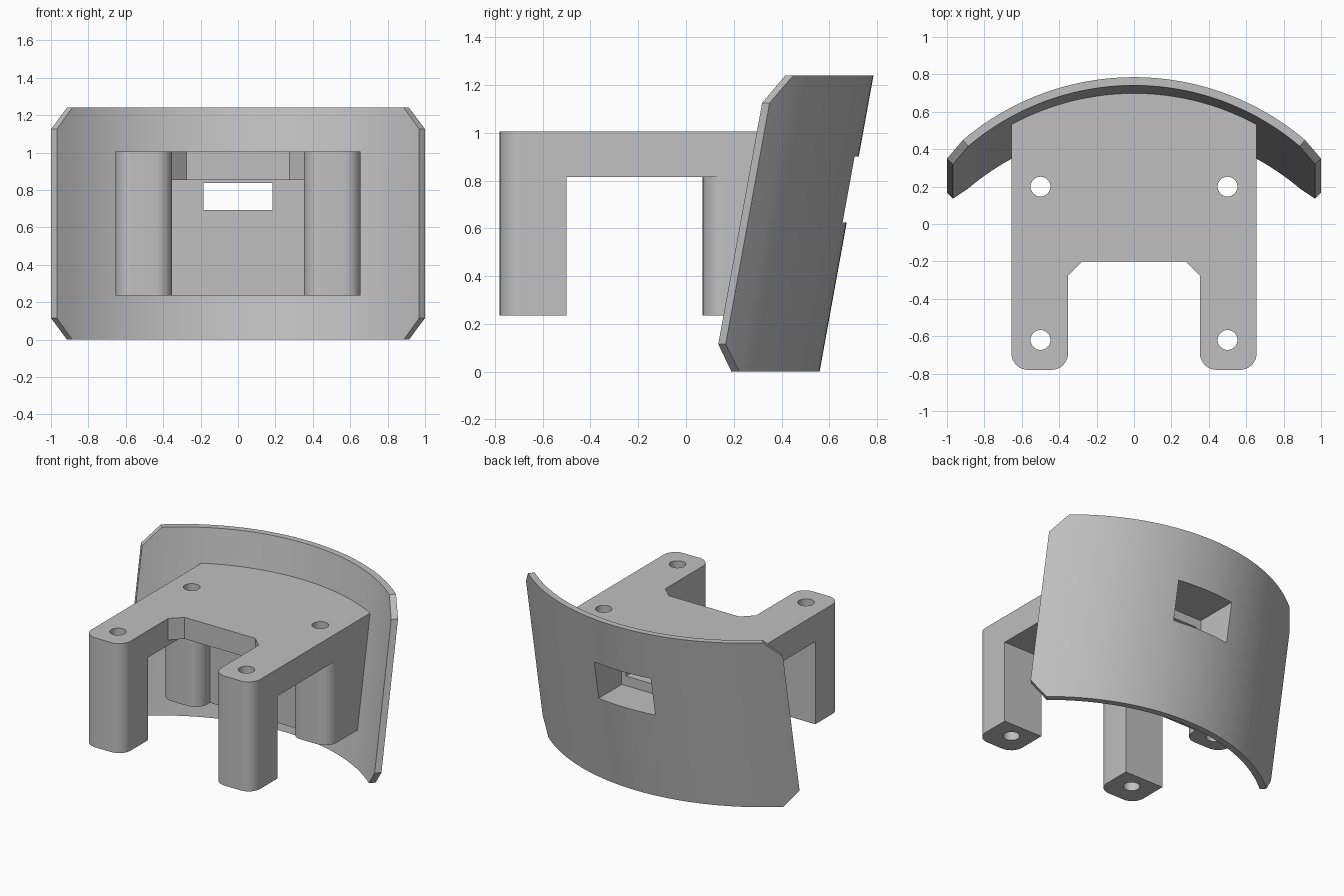
import bpy, bmesh, math

if "Cube" in bpy.data.objects:
    bpy.data.objects.remove(bpy.data.objects["Cube"])

R_OUT, R_IN, R_MID = 1.414, 1.37, 1.392     # shield radii, and where the body ends inside it
Z_LOW, Z_UNDER, Z_RECESS, Z_TOP, HEIGHT = 0.235, 0.815, 0.854, 1.005, 1.24
X_IN, X_OUT = 0.352, 0.656                  # leg sides
WALL_Y = 0.19

grey = bpy.data.materials.new("plain grey")
grey.diffuse_color = (0.53, 0.53, 0.53, 1)
grey.use_nodes = True
grey.node_tree.nodes["Principled BSDF"].inputs["Base Color"].default_value = grey.diffuse_color


def make(name, bm):
    bmesh.ops.recalc_face_normals(bm, faces=bm.faces)
    mesh = bpy.data.meshes.new(name)
    bm.to_mesh(mesh)
    bm.free()
    mesh.materials.append(grey)
    ob = bpy.data.objects.new(name, mesh)
    bpy.context.collection.objects.link(ob)
    return ob


def loft(name, low, high, z0, z1):
    """Solid between two outlines with the same number of points."""
    bm = bmesh.new()
    a = [bm.verts.new((x, y, z0)) for x, y in low]
    b = [bm.verts.new((x, y, z1)) for x, y in high]
    bm.faces.new(a)
    bm.faces.new(b)
    n = len(a)
    for i in range(n):
        j = (i + 1) % n
        bm.faces.new((a[i], a[j], b[j], b[i]))
    return make(name, bm)


def axis_y(z):
    """Centre of the leaning shield's arc at height z."""
    return 0.785 - R_OUT - 0.182 * (HEIGHT - z)


def corner(cx, cy, r, a0, a1, steps=8):
    return [(cx + r * math.cos(math.radians(a0 + (a1 - a0) * i / steps)),
             cy + r * math.sin(math.radians(a0 + (a1 - a0) * i / steps)))
            for i in range(steps + 1)]


def rounded_front(front, r=0.09):
    """Front edge of the right leg, from inner side to outer side."""
    return (corner(X_IN + r, front + r, r, 180, 270)
            + corner(X_OUT - r, front + r, r, 270, 360))


def body_outline(z, front, notch):
    """U-shaped outline: two rounded arms, a notch between, a curved back."""
    right = notch + rounded_front(front)
    n = 24
    arc = []
    for i in range(n + 1):
        x = X_OUT * (1 - 2 * i / n)
        arc.append((x, axis_y(z) + math.sqrt(R_MID ** 2 - x * x)))
    return right + arc + [(-x, y) for x, y in reversed(right)]


def body(name, z0, z1, front, notch):
    return loft(name, body_outline(z0, front, notch),
                body_outline(z1, front, notch), z0, z1)


# Deck, its recessed underside, and the rear block with two rounded posts
parts = [
    body("deck", Z_RECESS, Z_TOP, -0.78, [(0.275, -0.2), (X_IN, -0.275)]),
    body("deck_underside", Z_UNDER, Z_RECESS, -0.78, [(X_IN, WALL_Y)]),
    body("rear_block", Z_LOW, Z_UNDER, 0.07, [(X_IN, WALL_Y)]),
]

# Front legs
for side, label in ((-1, "left"), (1, "right")):
    pts = [(side * x, y) for x, y in
           rounded_front(-0.78) + [(X_OUT, -0.5), (X_IN, -0.5)]]
    parts.append(loft("front_leg_" + label, pts, pts, Z_LOW, Z_UNDER))

# Leaning curved shield with clipped corners
bm = bmesh.new()
CLIP, N = 40.3, 48
angles = [-45] + [-CLIP + 2 * CLIP * i / N for i in range(N + 1)] + [45]
columns = []
for a in angles:
    clip = 0.115 if abs(a) > 44 else 0
    t = math.radians(a)
    columns.append([bm.verts.new((r * math.sin(t), axis_y(z) + r * math.cos(t), z))
                    for r, z in ((R_IN, clip), (R_OUT, clip),
                                 (R_OUT, HEIGHT - clip), (R_IN, HEIGHT - clip))])
for c, d in zip(columns, columns[1:]):
    for i in range(4):
        j = (i + 1) % 4
        bm.faces.new((c[i], c[j], d[j], d[i]))
bm.faces.new(columns[0])
bm.faces.new(columns[-1])
parts.append(make("shield", bm))


# Cutters: screw holes, window slot and the deeper socket behind it
def box(name, x, y0, y1, z0, z1):
    pts = [(-x, y0), (x, y0), (x, y1), (-x, y1)]
    return loft(name, pts, pts, z0, z1)


cutters = [box("slot_cutter", 0.185, 0.0, 0.6, 0.692, 0.838),
           box("socket_cutter", 0.22, 0.4, 1.0, 0.625, 0.90)]
for x in (-0.5, 0.5):
    for y in (-0.62, 0.2):
        ring = corner(x, y, 0.053, 0, 360, 32)[:-1]
        cutters.append(loft("hole_cutter", ring, ring, 0.1, 1.1))

for ob in parts:
    for cut in cutters:
        mod = ob.modifiers.new("cut", 'BOOLEAN')
        mod.operation, mod.solver, mod.object = 'DIFFERENCE', 'EXACT', cut
    bpy.ops.object.select_all(action='DESELECT')
    ob.select_set(True)
    bpy.context.view_layer.objects.active = ob
    bpy.ops.object.convert(target='MESH')
    bpy.ops.object.shade_smooth_by_angle(angle=math.radians(25))

for cut in cutters:
    bpy.data.objects.remove(cut)
